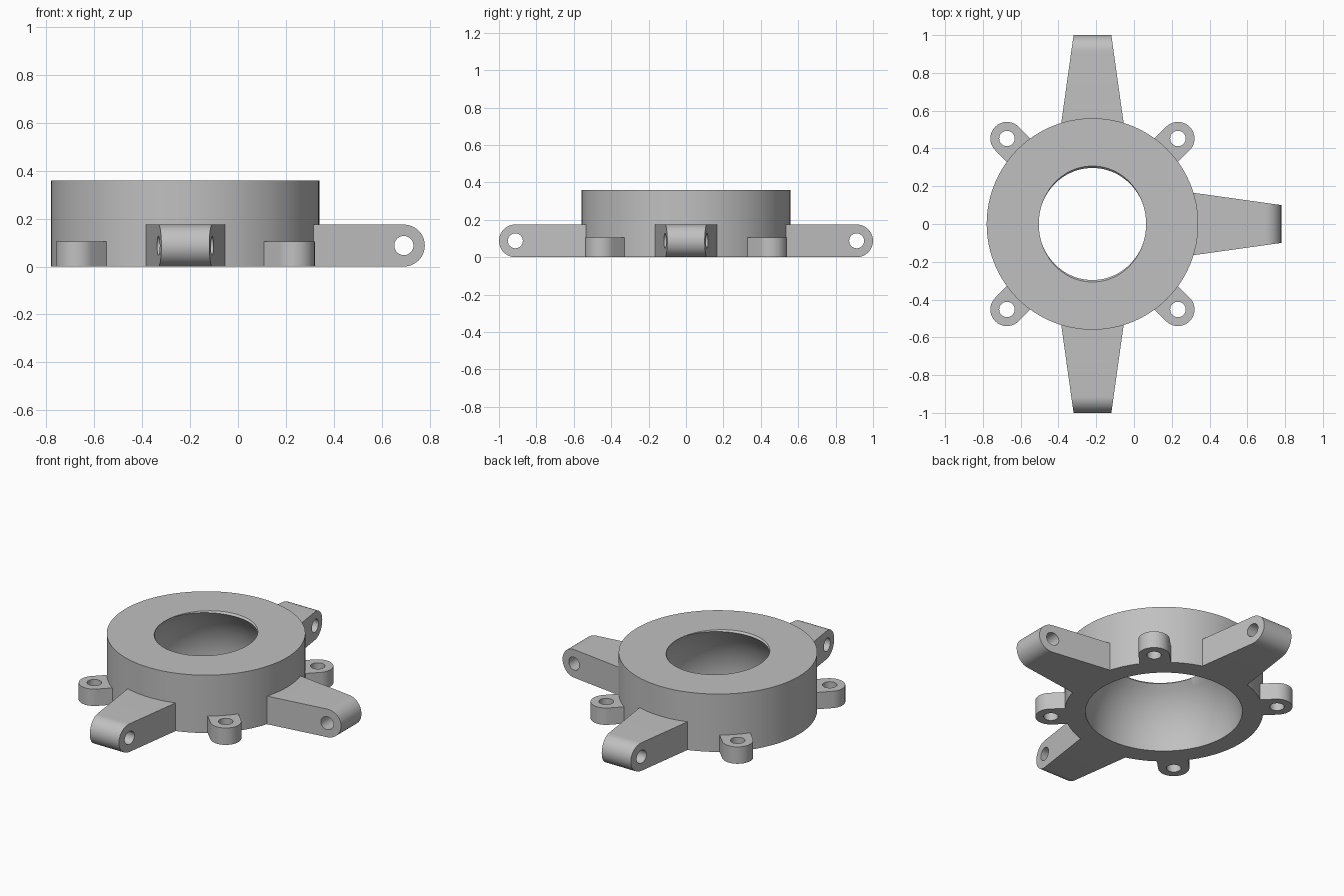
import bpy, bmesh
from math import sin, cos, pi, sqrt
from mathutils import Vector, Matrix
from mathutils.geometry import tessellate_polygon

cube = bpy.data.objects.get("Cube")
if cube:
    bpy.data.objects.remove(cube, do_unlink=True)

grey = bpy.data.materials.new("plain grey")
grey.use_nodes = True
grey.diffuse_color = (0.53, 0.53, 0.53, 1)
grey.node_tree.nodes["Principled BSDF"].inputs["Base Color"].default_value = grey.diffuse_color

CENTRE = Vector((-0.22, 0, 0))      # axis of the round housing
RADIUS, HEIGHT = 0.56, 0.36


def finish(bm, name, angle=0.0):
    """Turn a bmesh into a smooth-shaded part, rotated about the housing axis."""
    bmesh.ops.recalc_face_normals(bm, faces=bm.faces)
    bm.transform(Matrix.Translation(CENTRE) @ Matrix.Rotation(angle, 4, 'Z'))
    mesh = bpy.data.meshes.new(name)
    bm.to_mesh(mesh)
    bm.free()
    mesh.materials.append(grey)
    ob = bpy.data.objects.new(name, mesh)
    bpy.context.collection.objects.link(ob)
    bpy.ops.object.select_all(action='DESELECT')
    ob.select_set(True)
    bpy.context.view_layer.objects.active = ob
    bpy.ops.object.shade_smooth_by_angle(angle=0.6)
    return ob


def arc(cx, cy, r, start, end, steps):
    span = (end - start) / steps
    return [Vector((cx + r * cos(start + span * i), cy + r * sin(start + span * i), 0))
            for i in range(steps + 1)]


def pierced_solid(start, hub, r_out, r_hole, place):
    """Round-ended slab with a hole; place(u, v, side) puts outline points in space."""
    outline = [Vector((start, -r_out, 0))] + arc(hub, 0, r_out, -pi / 2, pi / 2, 24)
    outline.append(Vector((start, r_out, 0)))
    hole = arc(hub, 0, r_hole, 0, 2 * pi, 32)[:-1]
    bm = bmesh.new()
    layers = [[bm.verts.new(place(p.x, p.y, side)) for p in outline + hole]
              for side in (-1, 1)]
    for tri in tessellate_polygon([outline, hole]):
        for layer in layers:
            bm.faces.new([layer[i] for i in tri])
    n = len(outline)
    for first, count in ((0, n), (n, len(hole))):
        for i in range(count):
            a, b = first + i, first + (i + 1) % count
            bm.faces.new((layers[0][a], layers[0][b], layers[1][b], layers[1][a]))
    return bm


# Housing: ring with a spherical socket and a lip slightly relieved front and back
def housing_profile(a, ball=0.443, ball_z=0.019, steps=12):
    relief = sin(a) ** 2
    lip_z = HEIGHT - 0.002 - 0.01 * relief
    pts = [(RADIUS, 0), (RADIUS, HEIGHT), (0.284 + 0.023 * relief, HEIGHT)]
    for i in range(steps + 1):
        z = lip_z * (1 - i / steps)
        pts.append((sqrt(ball ** 2 - (z - ball_z) ** 2), z))
    return pts


bm = bmesh.new()
SEGMENTS = 96
rings = []
for s in range(SEGMENTS):
    a = 2 * pi * s / SEGMENTS
    rings.append([bm.verts.new((r * cos(a), r * sin(a), z)) for r, z in housing_profile(a)])
for s in range(SEGMENTS):
    here, after = rings[s], rings[(s + 1) % SEGMENTS]
    for i in range(len(here)):
        j = (i + 1) % len(here)
        bm.faces.new((here[i], after[i], after[j], here[j]))
finish(bm, "socket_housing")

# Arms: tapering, with a cross hole in the rounded tip
ARM_R = 0.0875


def place_arm(u, v, side):
    half_width = 0.1 + (1 - u) * 0.14
    return (u, side * half_width, v + ARM_R)


for name, angle in (("left_arm", 0), ("back_arm", pi / 2), ("front_arm", -pi / 2)):
    finish(pierced_solid(0.53, 1 - ARM_R, ARM_R, 0.04, place_arm), name, angle)


# Mounting ears: short tabs on the diagonals with upright screw holes
def place_ear(u, v, side):
    return (u, v, 0.0525 * (1 + side))


for i, name in enumerate(("back_left", "back_right", "front_right", "front_left")):
    finish(pierced_solid(0.52, 0.64, 0.088, 0.041, place_ear),
           name + "_ear", pi / 4 + i * pi / 2)
